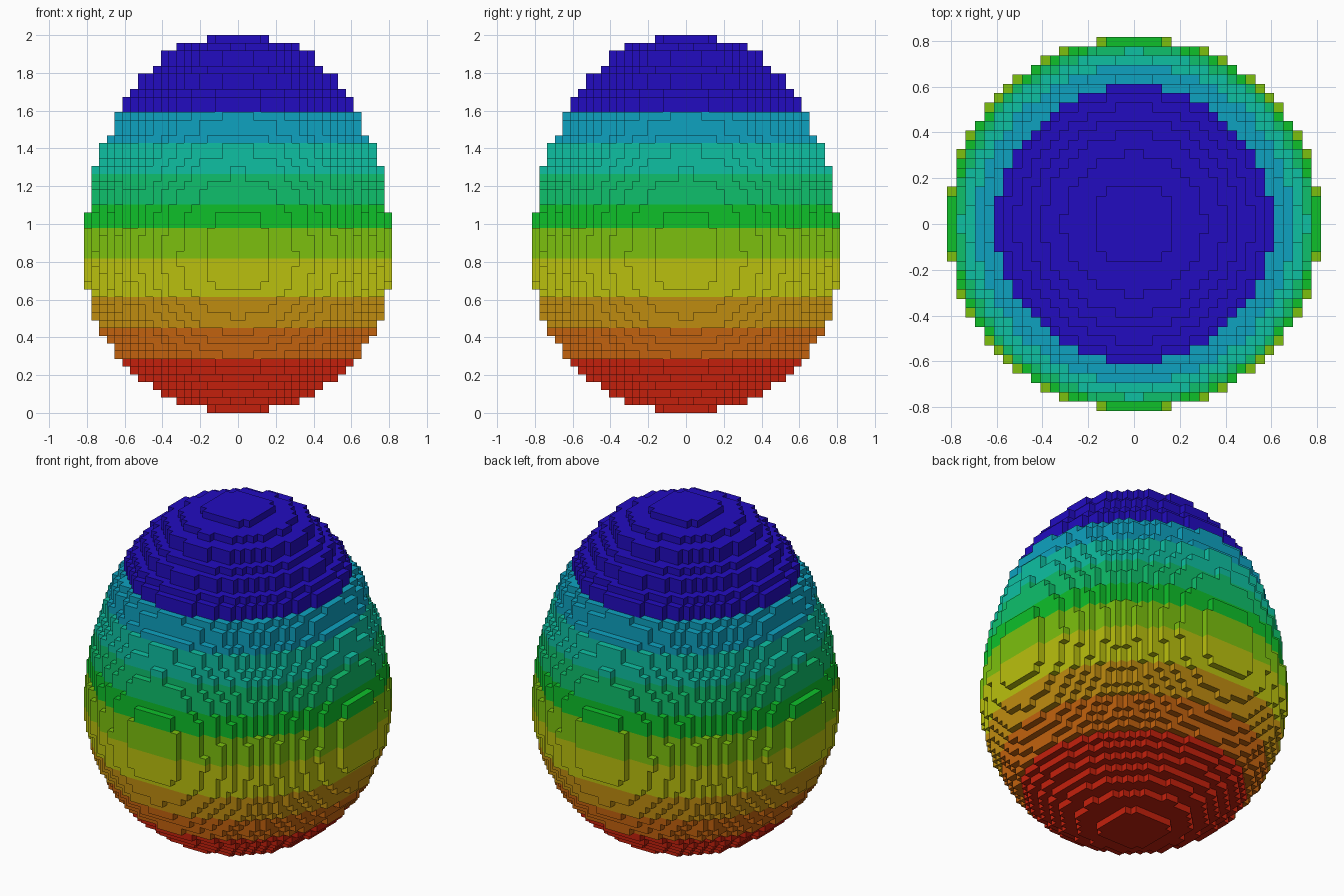
import bpy, bmesh
from mathutils import Vector

cube = bpy.data.objects.get("Cube")
if cube:
    bpy.data.objects.remove(cube, do_unlink=True)

LAYERS, R = 49, 20
V = 2.0 / LAYERS                      # block size

# Colour bands: name, top layer, display colour
BANDS = [
    ("red", 7, (196, 32, 12)),
    ("orange", 11, (194, 98, 14)),
    ("ochre", 15, (191, 140, 16)),
    ("yellow", 20, (186, 192, 14)),
    ("lime", 24, (124, 192, 14)),
    ("green", 27, (14, 192, 42)),
    ("spring_green", 31, (14, 192, 108)),
    ("teal", 35, (14, 192, 162)),
    ("cyan", 39, (14, 162, 192)),
    ("blue", 49, (34, 12, 192)),
]


def linear(c):
    c /= 255
    return c / 12.92 if c <= 0.04045 else ((c + 0.055) / 1.055) ** 2.4


def make_material(name, rgb):
    mat = bpy.data.materials.new(name)
    mat.use_nodes = True
    col = tuple(linear(c) for c in rgb) + (1.0,)
    mat.diffuse_color = col
    bsdf = next(n for n in mat.node_tree.nodes if n.type == 'BSDF_PRINCIPLED')
    bsdf.inputs["Base Color"].default_value = col
    bsdf.inputs["Roughness"].default_value = 0.8
    return mat


def layer_radius_sq(k):
    """Lower part is a half ball; upper part repeats every second ball layer."""
    s = k if k < R else (2 * (LAYERS - 1 - k) + 2) // 3
    return R * R - (R - s - 0.5) ** 2


# Filled blocks of the egg, one disc per layer
blocks = set()
for k in range(LAYERS):
    r2 = layer_radius_sq(k)
    for i in range(-R, R):
        for j in range(-R, R):
            if (i + 0.5) ** 2 + (j + 0.5) ** 2 <= r2:
                blocks.add((i, j, k))

# Skin: one quad for every block side that has no neighbour
bm = bmesh.new()
corners = {}


def corner(p):
    key = tuple(int(round(c)) for c in p)
    if key not in corners:
        corners[key] = bm.verts.new(Vector(key) * V)
    return corners[key]


for block in sorted(blocks):
    band = next(n for n, b in enumerate(BANDS) if block[2] < b[1])
    for axis in range(3):
        for side in (0, 1):
            near = list(block)
            near[axis] += 2 * side - 1
            if tuple(near) in blocks:
                continue
            u, w = (axis + 1) % 3, (axis + 2) % 3
            ring = [(0, 0), (1, 0), (1, 1), (0, 1)]
            if side == 0:
                ring.reverse()
            quad = []
            for a, b in ring:
                p = list(block)
                p[axis] += side
                p[u] += a
                p[w] += b
                quad.append(corner(p))
            face = bm.faces.new(quad)
            face.material_index = band

mesh = bpy.data.meshes.new("block_egg")
bm.to_mesh(mesh)
bm.free()
for name, _, rgb in BANDS:
    mesh.materials.append(make_material(name, rgb))
egg = bpy.data.objects.new("block_egg", mesh)
bpy.context.scene.collection.objects.link(egg)
